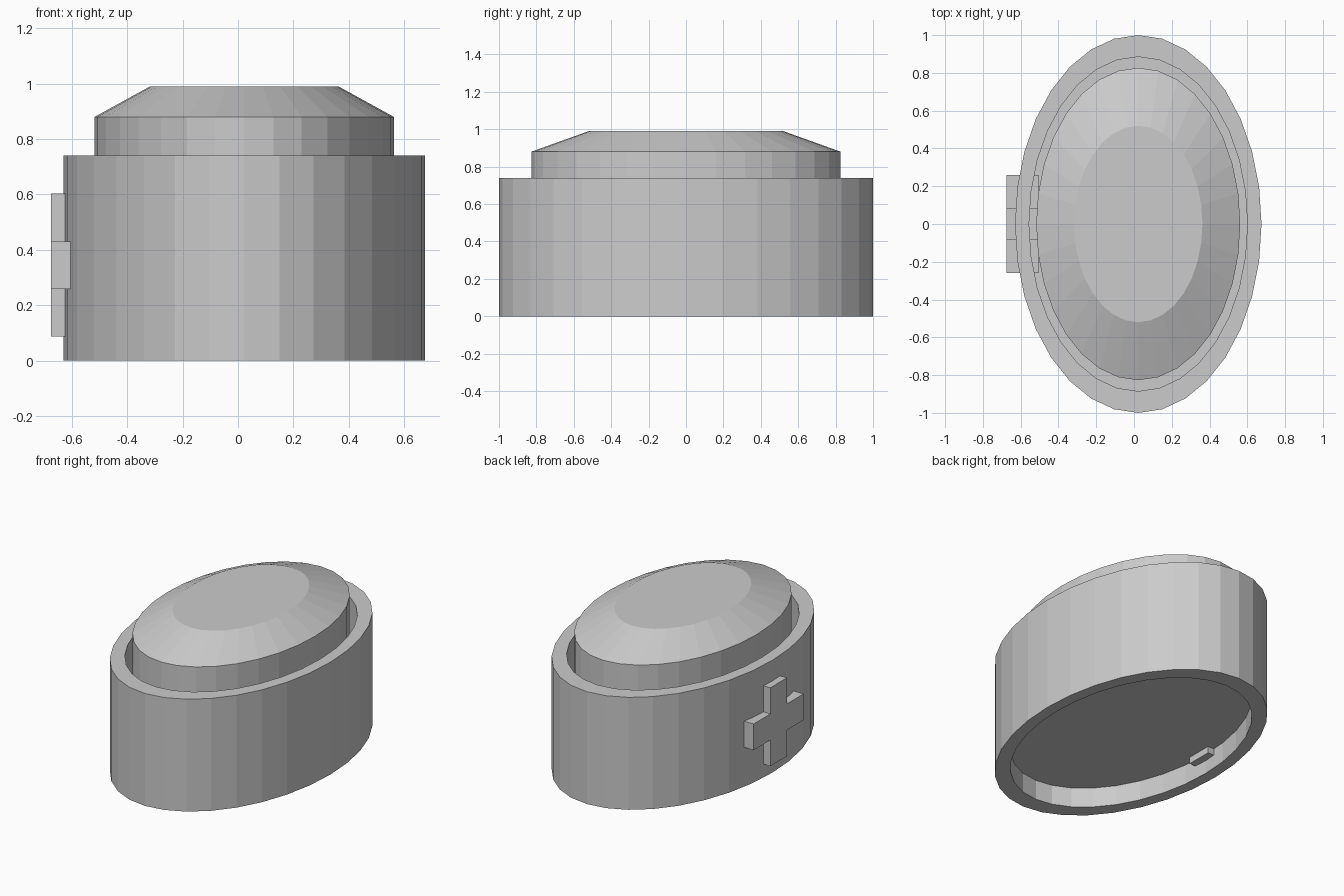
import bpy, bmesh
from math import sin, cos, pi

if "Cube" in bpy.data.objects:
    bpy.data.objects.remove(bpy.data.objects["Cube"])

SIDES = 32
CX = 0.0225  # centre of the oval body


def oval_part(name, profile, ring=False):
    """Loft stacked ovals (rx, ry, z); join ends as a ring, or cap them."""
    bm = bmesh.new()
    rows = [[bm.verts.new((CX + rx * cos(2 * pi * i / SIDES),
                           ry * sin(2 * pi * i / SIDES), z))
             for i in range(SIDES)] for rx, ry, z in profile]
    pairs = list(zip(rows, rows[1:]))
    if ring:
        pairs.append((rows[-1], rows[0]))
    else:
        bm.faces.new(rows[0][::-1])
        bm.faces.new(rows[-1])
    for a, b in pairs:
        for i in range(SIDES):
            j = (i + 1) % SIDES
            bm.faces.new((a[i], a[j], b[j], b[i]))
    return finish(name, bm)


def finish(name, bm):
    bmesh.ops.recalc_face_normals(bm, faces=bm.faces[:])
    mesh = bpy.data.meshes.new(name)
    bm.to_mesh(mesh)
    bm.free()
    obj = bpy.data.objects.new(name, mesh)
    bpy.context.collection.objects.link(obj)
    return obj


# Outer wall, open at top and bottom
OUT, INN = (0.6525, 1.0), (0.578, 0.885)
oval_part("outer_wall", [(*OUT, 0), (*OUT, 0.74), (*INN, 0.74), (*INN, 0)], ring=True)

# Recessed floor inside the wall
oval_part("recessed_floor", [(*INN, 0.13), (*INN, 0.14)])

# Raised centre with sloped top
oval_part("raised_centre", [(0.54, 0.827, 0.14), (0.54, 0.827, 0.88), (0.34, 0.52, 0.99)])

# Plus-shaped block through the left wall
ZC, A, LY, LZ = 0.345, 0.086, 0.26, 0.258
outline = [(A, LZ), (A, A), (LY, A), (LY, -A), (A, -A), (A, -LZ)]
outline += [(-y, -z) for y, z in outline]
bm = bmesh.new()
face = bm.faces.new([bm.verts.new((-0.675, y, ZC + z)) for y, z in outline])
ext = bmesh.ops.extrude_face_region(bm, geom=[face], use_keep_orig=True)
bmesh.ops.translate(bm, vec=(0.17, 0, 0),
                    verts=[v for v in ext["geom"] if isinstance(v, bmesh.types.BMVert)])
finish("plus_block", bm)
